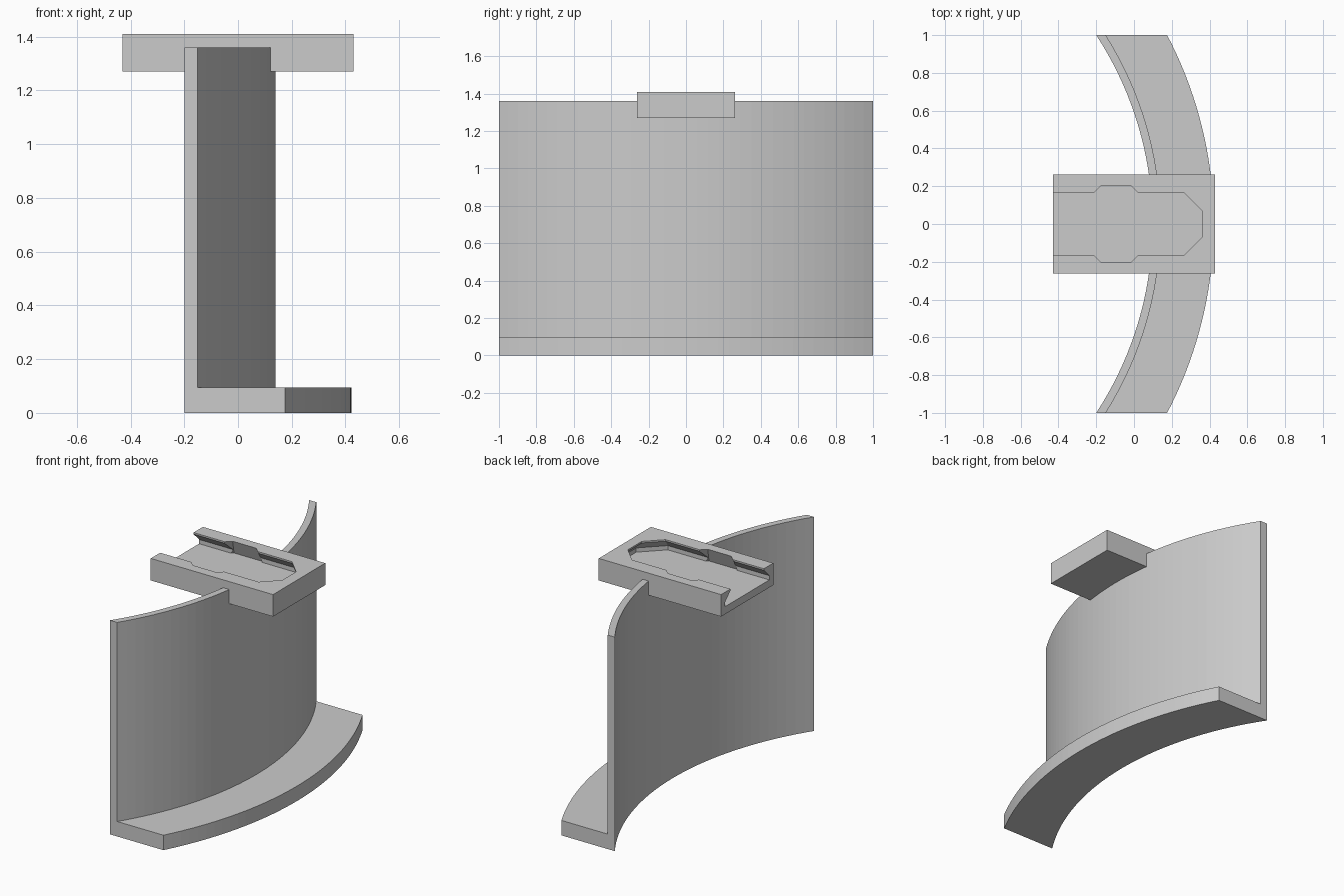
import bpy, bmesh, math

if "Cube" in bpy.data.objects:
    bpy.data.objects.remove(bpy.data.objects["Cube"])

grey = bpy.data.materials.new("plain_grey")
grey.diffuse_color = (0.6, 0.6, 0.6, 1)
grey.use_nodes = True
grey.node_tree.nodes["Principled BSDF"].inputs["Base Color"].default_value = grey.diffuse_color


def loft(name, rings):
    """Closed solid from a list of equally long rings of points."""
    bm = bmesh.new()
    vs = [[bm.verts.new(p) for p in ring] for ring in rings]
    n = len(vs[0])
    for a, b in zip(vs, vs[1:]):
        for i in range(n):
            j = (i + 1) % n
            bm.faces.new((a[i], a[j], b[j], b[i]))
    bm.faces.new(vs[0][::-1])
    bm.faces.new(vs[-1])
    bmesh.ops.recalc_face_normals(bm, faces=bm.faces[:])
    me = bpy.data.meshes.new(name)
    bm.to_mesh(me)
    bm.free()
    me.materials.append(grey)
    ob = bpy.data.objects.new(name, me)
    bpy.context.collection.objects.link(ob)
    return ob


def cut(ob, cutter):
    cutter.hide_render = True
    cutter.hide_set(True)
    m = ob.modifiers.new("cut_" + cutter.name, 'BOOLEAN')
    m.operation = 'DIFFERENCE'
    m.solver = 'EXACT'
    m.object = cutter


def box(name, x, y, z0, z1):
    return loft(name, [[(-x, -y, z), (x, -y, z), (x, y, z), (-x, y, z)] for z in (z0, z1)])


# Curved wall with foot ledge: L section swept on an arc, ends flat at y = +-1
CX, R_IN, R_WALL, R_LEDGE = -1.729, 1.827, 1.869, 2.151
WALL_TOP, LEDGE_TOP, STEPS = 1.36, 0.095, 36
section = [(R_IN, 0), (R_LEDGE, 0), (R_LEDGE, LEDGE_TOP),
           (R_WALL, LEDGE_TOP), (R_WALL, WALL_TOP), (R_IN, WALL_TOP)]
rings = []
for i in range(STEPS + 1):
    t = 2 * i / STEPS - 1
    ring = []
    for r, z in section:
        a = t * math.asin(1 / r)
        ring.append((CX + r * math.cos(a), r * math.sin(a), z))
    rings.append(ring)
wall = loft("curved_wall_and_ledge", rings)

# Mounting block on top of the wall
PX, PY, P0, P1 = 0.43, 0.262, 1.27, 1.41
block = box("mounting_block", PX, PY, P0, P1)
cut(wall, box("block_clearance", PX, PY, P0, P1 + 0.1))

# Undercut slot, open at -x, with a half-octagon closed end
T = math.tan(math.pi / 8)
FLOOR = 1.318


def slot_ring(r, z, cx=0.192):
    return [(-0.6, -r, z), (cx + r * T, -r, z), (cx + r, -r * T, z),
            (cx + r, r * T, z), (cx + r * T, r, z), (-0.6, r, z)]


slot = loft("slot_cutter", [slot_ring(0.223, FLOOR), slot_ring(0.223, FLOOR + 0.027),
                            slot_ring(0.168, FLOOR + 0.082), slot_ring(0.168, P1 + 0.05)])
cut(block, slot)


# Octagonal entry widening half way along the slot
def octagon(r, z, cx=-0.095):
    c = r / math.cos(math.pi / 8)
    return [(cx + c * math.cos((k + 0.5) * math.pi / 4),
             c * math.sin((k + 0.5) * math.pi / 4), z) for k in range(8)]


entry = loft("entry_cutter", [octagon(0.235, FLOOR), octagon(0.2, P1), octagon(0.2, P1 + 0.03)])
cut(block, entry)
